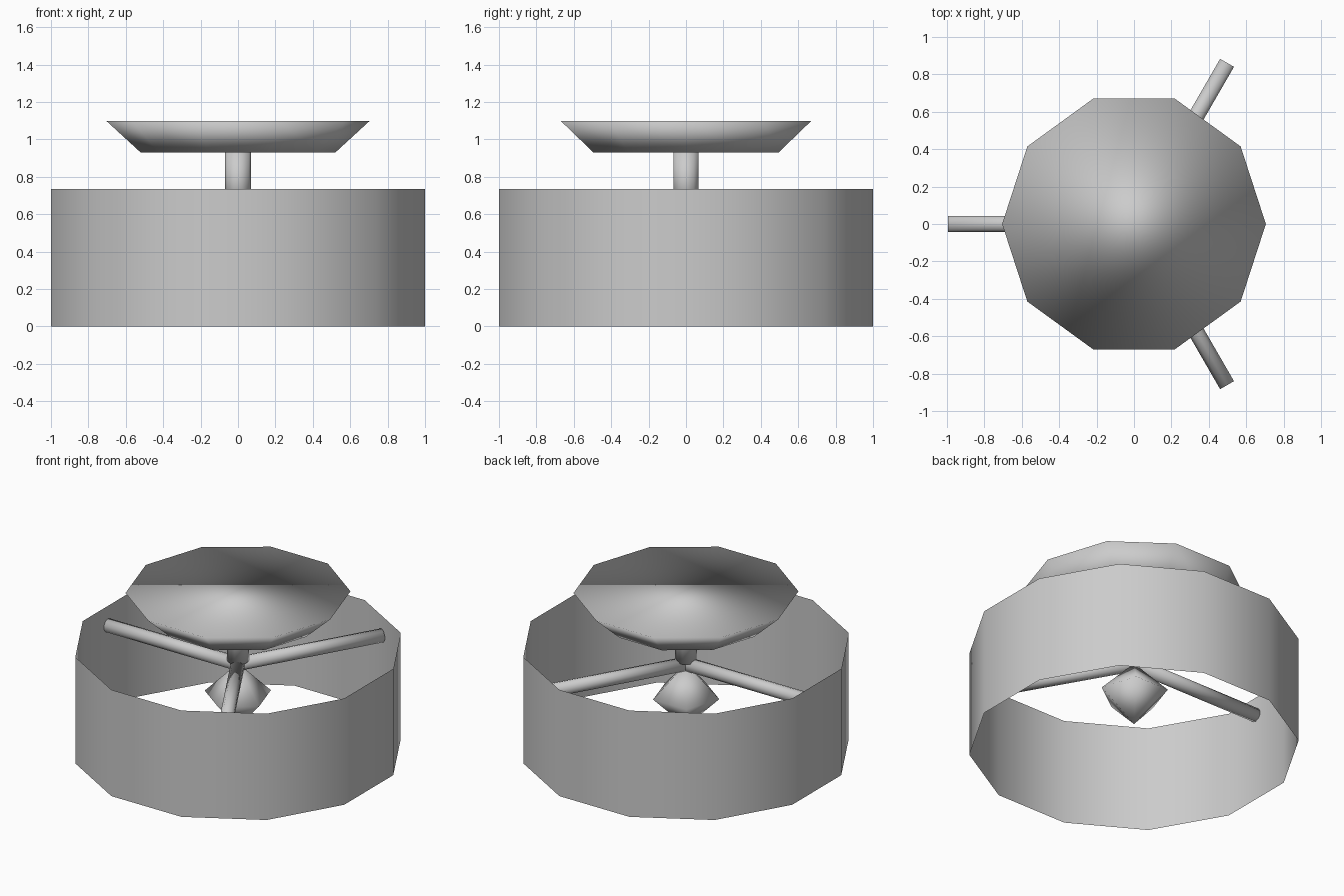
import bpy
import bmesh
import math
from mathutils import Matrix, Vector

cube = bpy.data.objects.get("Cube")
if cube:
    bpy.data.objects.remove(cube, do_unlink=True)

grey = bpy.data.materials.new("plain_grey")
grey.use_nodes = True
colour = (0.6, 0.6, 0.6, 1)
grey.diffuse_color = colour
grey.node_tree.nodes["Principled BSDF"].inputs["Base Color"].default_value = colour


def add_cone(name, sides, r1, r2, start, end, spin=0, caps=True):
    """Smooth tapered tube running from start to end."""
    start, end = Vector(start), Vector(end)
    axis = end - start
    turn = axis.to_track_quat("Z", "Y").to_matrix().to_4x4()
    place = Matrix.Translation((start + end) / 2) @ turn
    bm = bmesh.new()
    bmesh.ops.create_cone(bm, cap_ends=caps, segments=sides, radius1=r1,
                          radius2=r2, depth=axis.length,
                          matrix=place @ Matrix.Rotation(spin, 4, "Z"))
    return finish(name, bm)


def finish(name, bm):
    for face in bm.faces:
        face.smooth = True
    mesh = bpy.data.meshes.new(name)
    bm.to_mesh(mesh)
    bm.free()
    mesh.materials.append(grey)
    obj = bpy.data.objects.new(name, mesh)
    bpy.context.collection.objects.link(obj)
    return obj


# Open twelve-sided outer ring, flat sides facing the axes
ring_radius = 1 / math.cos(math.radians(15))
add_cone("outer_ring", 12, ring_radius, ring_radius, (0, 0, 0), (0, 0, 0.735),
         spin=math.radians(15), caps=False)

# Flared ten-sided dish; the spin puts a corner on +x
add_cone("dish", 10, 0.52, 0.705, (0, 0, 0.93), (0, 0, 1.1), spin=math.pi / 2)

# Stem carrying the dish
add_cone("stem", 10, 0.07, 0.07, (0, 0, 0.63), (0, 0, 0.93), spin=math.pi / 2)

# Three spokes from the hub to the ring
for i, side in enumerate(("right", "front_left", "back_left")):
    a = math.pi + i * math.tau / 3
    add_cone("spoke_" + side, 10, 0.045, 0.045, (0, 0, 0.605),
             (0.995 * math.cos(a), 0.995 * math.sin(a), 0.605))

# Hanging five-sided double-pointed weight
bm = bmesh.new()
bmesh.ops.create_uvsphere(bm, u_segments=5, v_segments=2, radius=0.218)
corner = max(bm.verts, key=lambda v: v.co.xy.length).co
bmesh.ops.rotate(bm, verts=bm.verts, cent=(0, 0, 0), matrix=Matrix.Rotation(
    -math.pi / 2 - math.atan2(corner.y, corner.x), 3, "Z"))
bmesh.ops.translate(bm, verts=bm.verts, vec=(0, 0, 0.39))
finish("hanging_weight", bm)
